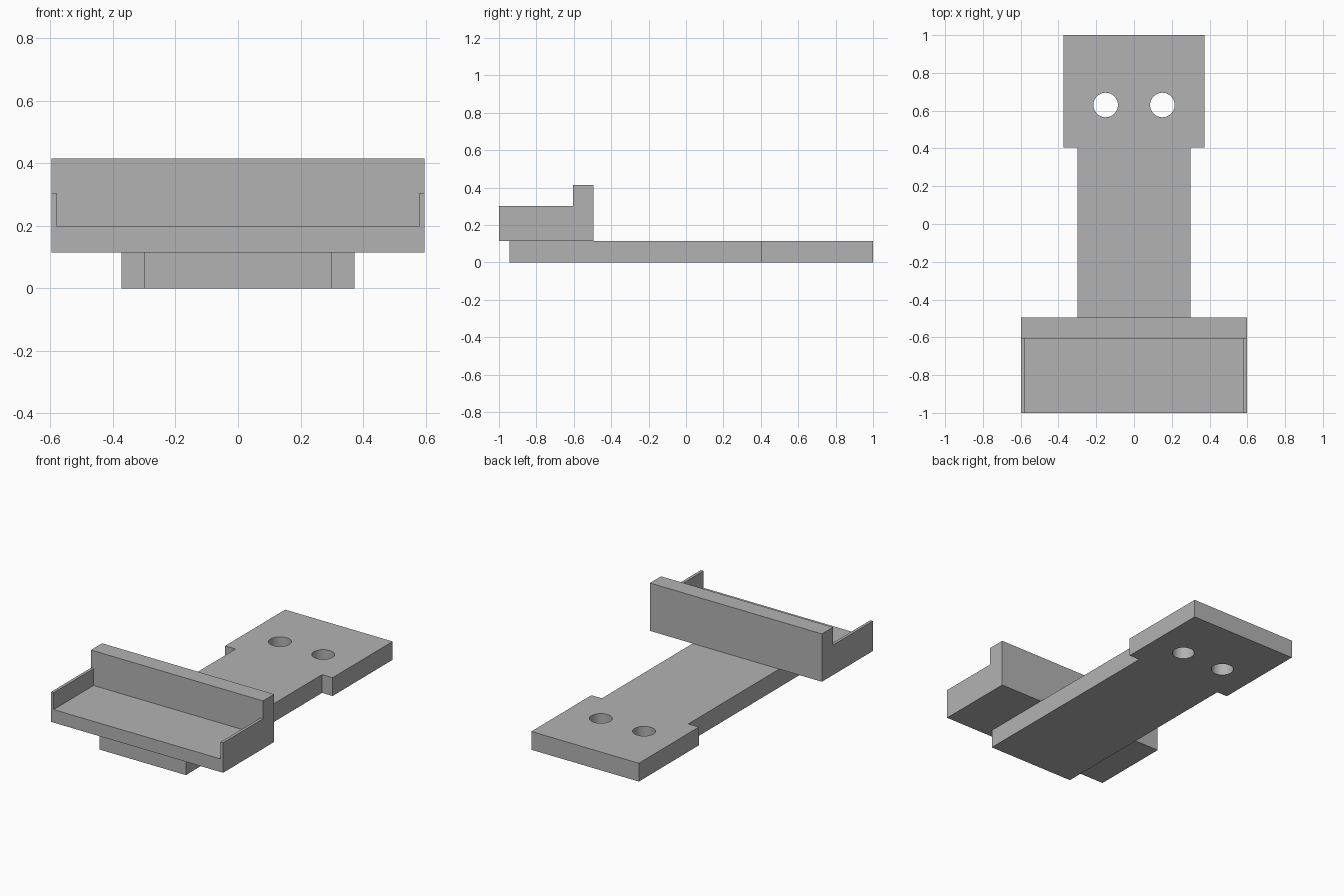
import bpy, bmesh, math
from mathutils import Vector

default = bpy.data.objects.get("Cube")
if default:
    bpy.data.objects.remove(default, do_unlink=True)

grey = bpy.data.materials.new("plain_grey")
grey.use_nodes = True
colour = (0.45, 0.45, 0.45, 1)
grey.diffuse_color = colour
grey.node_tree.nodes["Principled BSDF"].inputs["Base Color"].default_value = colour


def extrude_profile(name, points, direction):
    """Closed solid made by sweeping a flat outline along a direction."""
    bm = bmesh.new()
    face = bm.faces.new([bm.verts.new(p) for p in points])
    swept = bmesh.ops.extrude_face_region(bm, geom=[face])["geom"]
    bmesh.ops.translate(bm, vec=Vector(direction),
                        verts=[v for v in swept if isinstance(v, bmesh.types.BMVert)])
    bmesh.ops.recalc_face_normals(bm, faces=bm.faces)
    mesh = bpy.data.meshes.new(name)
    bm.to_mesh(mesh)
    bm.free()
    mesh.materials.append(grey)
    obj = bpy.data.objects.new(name, mesh)
    bpy.context.collection.objects.link(obj)
    return obj


def cut(target, cutter):
    """Subtract the cutter, then discard it."""
    cutter.hide_render = True
    mod = target.modifiers.new("cut", "BOOLEAN")
    mod.operation = "DIFFERENCE"
    mod.solver = "EXACT"
    mod.object = cutter
    activate(target)
    bpy.ops.object.modifier_apply(modifier=mod.name)
    bpy.data.objects.remove(cutter, do_unlink=True)


def activate(obj):
    bpy.ops.object.select_all(action="DESELECT")
    obj.select_set(True)
    bpy.context.view_layer.objects.active = obj


# Base plate: narrow arm widening into a mounting pad at the back
plate_top = 0.115
half = [(0.30, -0.945), (0.30, 0.405), (0.373, 0.405), (0.373, 1.0)]
outline = half + [(-x, y) for x, y in reversed(half)]
plate = extrude_profile("base_plate", [(x, y, 0) for x, y in outline], (0, 0, plate_top))

# Two screw holes through the pad
for x in (-0.15, 0.15):
    ring = [(x + 0.065 * math.cos(a), 0.63 + 0.065 * math.sin(a), -0.1)
            for a in (math.tau * i / 48 for i in range(48))]
    cut(plate, extrude_profile("hole_cutter", ring, (0, 0, 0.4)))
activate(plate)
bpy.ops.object.shade_smooth_by_angle(angle=math.radians(30))

# Tray: stepped side profile, hollowed to leave thin side walls and a tall back
half_width, wall = 0.597, 0.018
back, step, front = -0.495, -0.605, -1.0
profile = [(front, plate_top), (back, plate_top), (back, 0.415),
           (step, 0.415), (step, 0.303), (front, 0.303)]
tray = extrude_profile("tray", [(-half_width, y, z) for y, z in profile],
                       (2 * half_width, 0, 0))
inner = half_width - wall
pocket = [(-inner, -1.1, 0.197), (inner, -1.1, 0.197),
          (inner, step, 0.197), (-inner, step, 0.197)]
cut(tray, extrude_profile("pocket_cutter", pocket, (0, 0, 0.4)))
